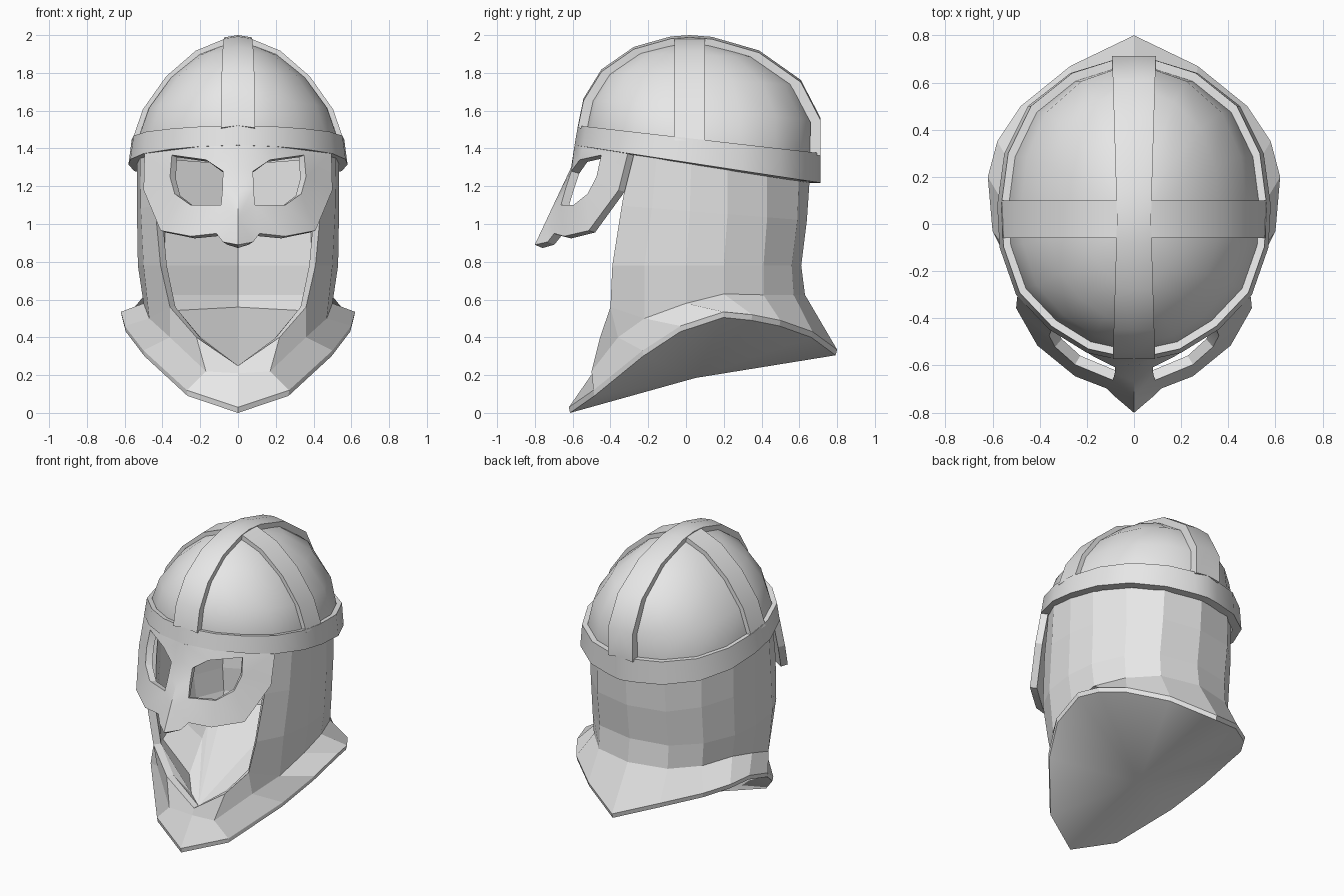
import bpy, bmesh, math

cube = bpy.data.objects.get("Cube")
if cube:
    bpy.data.objects.remove(cube, do_unlink=True)

steel = bpy.data.materials.new("plain grey steel")
steel.use_nodes = True
steel.diffuse_color = (0.8, 0.8, 0.8, 1)
steel.node_tree.nodes["Principled BSDF"].inputs["Base Color"].default_value = (0.8, 0.8, 0.8, 1)


def build(name, polys, thickness=0.0, smooth=None):
    """Half model from polygons of points: weld, mirror, thicken inward, shade."""
    bm = bmesh.new()
    for poly in polys:
        bm.faces.new([bm.verts.new(p) for p in poly])
    bmesh.ops.remove_doubles(bm, verts=bm.verts, dist=0.0005)
    mesh = bpy.data.meshes.new(name)
    bm.to_mesh(mesh)
    bm.free()
    mesh.materials.append(steel)
    obj = bpy.data.objects.new(name, mesh)
    bpy.context.collection.objects.link(obj)
    obj.modifiers.new("mirror", 'MIRROR')
    if thickness:
        shell = obj.modifiers.new("shell", 'SOLIDIFY')
        shell.thickness = thickness
        shell.offset = -1
    bpy.ops.object.select_all(action='DESELECT')
    obj.select_set(True)
    bpy.context.view_layer.objects.active = obj
    for mod in list(obj.modifiers):
        bpy.ops.object.modifier_apply(modifier=mod.name)
    if smooth:
        bpy.ops.object.shade_smooth_by_angle(angle=math.radians(smooth))
    return obj


def loft(rows):
    """Quads between neighbouring rows, listed from the top down."""
    return [(u[j], l[j], l[j + 1], u[j + 1])
            for u, l in zip(rows, rows[1:]) for j in range(len(u) - 1)]


# Half plan of the brow band, front to back
plan = [(0, -.59), (.2, -.546), (.36, -.447), (.5, -.3), (.57, -.1), (.58, .08),
        (.55, .3), (.45, .5), (.27, .64), (.09, .695), (0, .712)]
CY = 0.02

# Skull levels: height, then width, front and back reach
levels = [(1, 0, 0, 0), (.985, .13, .17, .17), (.87, .4, .5, .53),
          (.62, .68, .79, .85), (.3, .9, .95, 1), (0, 1, 1, 1)]


def rim_low(x, y):
    return (x, y, 1.327 - .153 * y)


def rim_high(x, y):
    y2 = y * (.97 if y < 0 else 1.0)
    return (x * .97, y2, 1.456 - .114 * y2)


def skull(p, level, size=1.0):
    """Point on the domed skull above rim point p at a given level."""
    x, y, z = p
    height, wide, front, back = level
    reach = front if y < CY else back
    return (size * x * wide, CY + size * (y - CY) * reach,
            z + (2 - (1 - size) * .7 - z) * height)


low = [rim_low(*p) for p in plan]
high = [rim_high(*p) for p in plan]

build("brow_band", loft([high, low]), .055, 35)

# Recessed bowl under the frame
bowl = [[skull(p, lv, .945) for p in high] for lv in levels]
bowl.append([(x, y, z - .03) for x, y, z in bowl[-1]])
build("skull_bowl", loft(bowl), 0, 50)

# Ridge strip from brow to nape
path = [skull(high[0], lv) for lv in reversed(levels)] + [skull(high[-1], lv) for lv in levels[1:]]
edge = [(.072 + .03 * abs(y - CY), y, z - .012) for x, y, z in path]
build("ridge_strip", loft([path, edge]), .055, 35)

# Cross strip from ear to ear
side = [skull((.56, CY, 1.455), lv) for lv in levels]
build("cross_strip", loft([[(x, CY + .08, z - .012) for x, y, z in side],
                           [(x, CY - .08, z - .012) for x, y, z in side]]), .05, 35)


# Face guard with eye openings and a ridged nose
def face(x, z):
    y = .59 - 1.15 * x * x + max(0, 1.36 - z) * .3
    y += max(0, 1.3 - z) * .17 * max(0, 1 - x / .1)
    return (x, -y, z)


eye_to_edge = [
    ((.08, 1.28), (0, 1.3)), ((.082, 1.19), (0, 1.17)), ((.09, 1.1), (0, 1.03)),
    ((.09, 1.1), (.115, .95)), ((.25, 1.1), (.25, .935)), ((.335, 1.16), (.41, .965)),
    ((.36, 1.25), (.5, 1.18)), ((.35, 1.365), (.495, 1.373)), ((.17, 1.34), (.2, 1.41)),
    ((.08, 1.28), (0, 1.417))]
guard = []
for (e1, o1), (e2, o2) in zip(eye_to_edge, eye_to_edge[1:] + eye_to_edge[:1]):
    loop = []
    for p in (e1, o1, o2, e2):
        if p not in loop:
            loop.append(p)
    guard.append([face(*p) for p in loop])
guard.append([face(*p) for p in ((0, 1.03), (0, .89), (.08, .905), (.115, .95))])
build("face_guard", guard, .045, 25)

# Neck cover: tube rows from helmet to waist, open in front
xy_top = [(.45, -.28), (.52, -.15), (.535, .03), (.515, .22), (.42, .43), (.25, .6), (0, .66)]
xy_mid = [(.44, -.34), (.515, -.18), (.535, .02), (.515, .22), (.42, .43), (.26, .59), (0, .64)]
xy_low = [(.41, -.39), (.5, -.22), (.53, 0), (.51, .2), (.42, .41), (.26, .56), (0, .61)]
waist = [(.36, -.4, .56), (.47, -.22, .5), (.5, 0, .58), (.49, .2, .63),
         (.41, .41, .625), (.26, .57, .625), (0, .63, .625)]
tube = [[(x, y, 1.4 - .13 * y) for x, y in xy_top],
        [(x, y, 1.07 - .08 * y) for x, y in xy_mid],
        [(x, y, .78) for x, y in xy_low], waist]

# Lip below the face opening, folding into the collar
lip = [(0, -.475, .25), (.22, -.455, .4), waist[0]]
fold = [(0, -.495, .21), (.17, -.5, .22), (.36, -.36, .4)]
lip_faces = loft([lip, fold]) + [(waist[0], fold[2], waist[1])]

# Flared collar, its hem and the closed underside
neckline = fold + waist[1:]
collar = [(0, -.62, .03), (.27, -.49, .12), (.5, -.23, .33), (.6, -.03, .46),
          (.62, .2, .535), (.58, .35, .52), (.48, .5, .49), (.27, .67, .43), (0, .8, .335)]
hem = [(x * .99, y * .99, z - .03) for x, y, z in collar]
centre = (0, .05, .185)
under = [(a, centre, b) for a, b in zip(hem, hem[1:])]


# Cavity: inner wall with a creased back, edge of the opening and a sunken floor
def inside(row):
    return [(x * .92, .1 + (y - .1) * .92, z) for x, y, z in row]


def skip_corner(row):
    return row[:5] + row[6:]


opening = [row[0] for row in tube] + [lip[1], lip[0]]
inner = [inside(skip_corner(row)) for row in tube]
front, turn = inside(lip)[:2]
ground = [(.1, -.36, .28), (.2, -.24, .34), (.3, .04, .45), (.36, .2, .5),
          (.37, .37, .54), (0, .57, .56)]
cavity = loft([ground] + inner[::-1]) + loft([opening, inside(opening)])
cavity += loft([inside(tube[0]), tube[0]])
cavity += [(front, turn, ground[0]), (turn, inner[-1][0], ground[0])]
cavity += [(front, a, b) for a, b in zip(ground, ground[1:])]

cover = build("neck_cover",
              loft(tube) + lip_faces + loft([neckline, collar, hem]) + under + cavity)

# Soft shading on the underside only
for poly in cover.data.polygons:
    if len(poly.vertices) == 3 and poly.normal.z < -.3:
        poly.use_smooth = True
